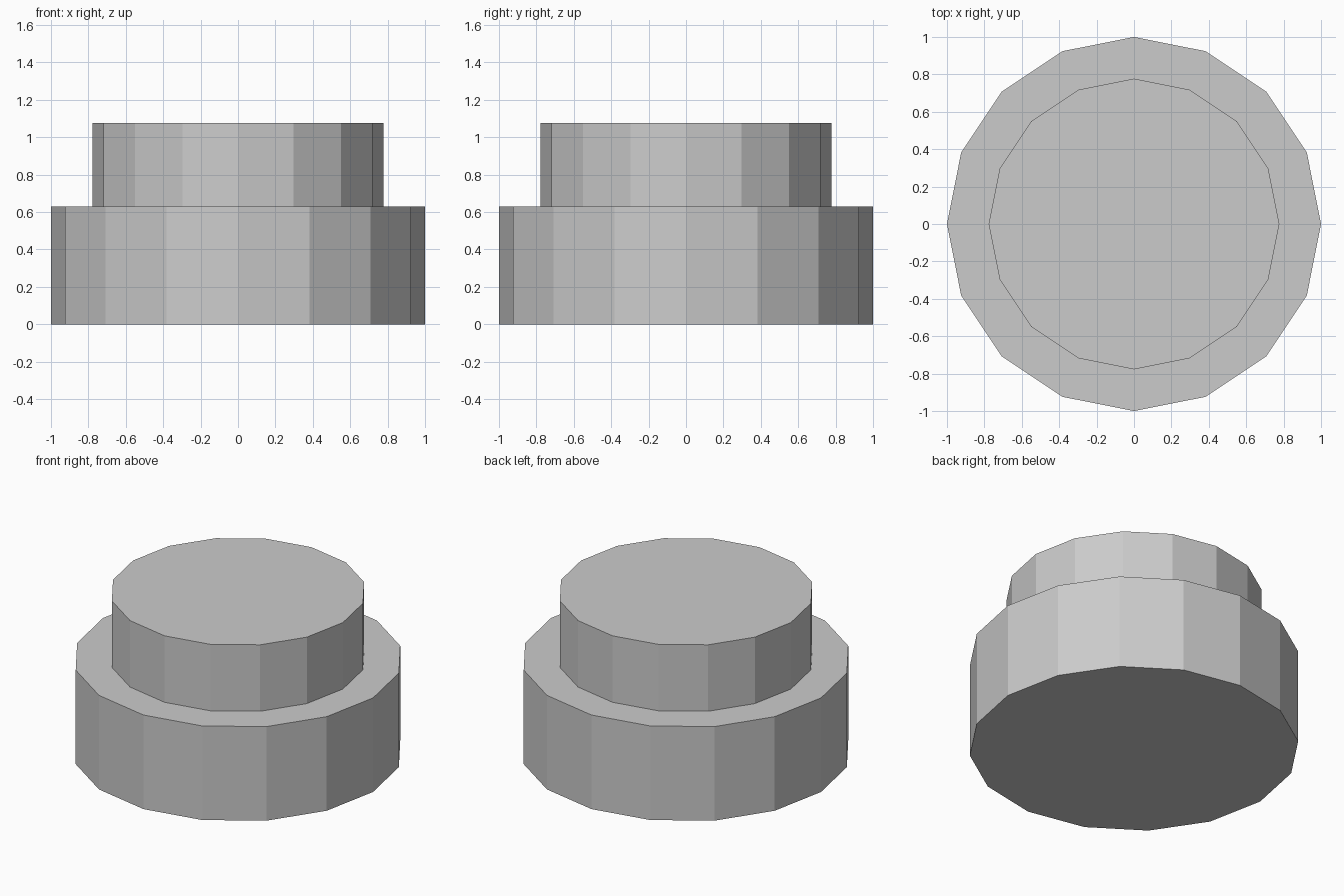
import bpy, bmesh
from math import cos, sin, tau

if "Cube" in bpy.data.objects:
    bpy.data.objects.remove(bpy.data.objects["Cube"])

SIDES = 16
# Stepped outline: (radius, height) from the base up
PROFILE = [(1.0, 0.0), (1.0, 0.63), (0.777, 0.63), (0.777, 1.075)]

bm = bmesh.new()
rings = [[bm.verts.new((r * cos(tau * i / SIDES), r * sin(tau * i / SIDES), z))
          for i in range(SIDES)] for r, z in PROFILE]

# Walls and step ledge
for low, high in zip(rings, rings[1:]):
    for i in range(SIDES):
        j = (i + 1) % SIDES
        bm.faces.new((low[i], low[j], high[j], high[i]))

# Bottom and top caps
bm.faces.new(rings[0][::-1])
bm.faces.new(rings[-1])

mesh = bpy.data.meshes.new("stepped_drum")
bm.to_mesh(mesh)
bm.free()
bpy.context.collection.objects.link(bpy.data.objects.new("stepped_drum", mesh))
